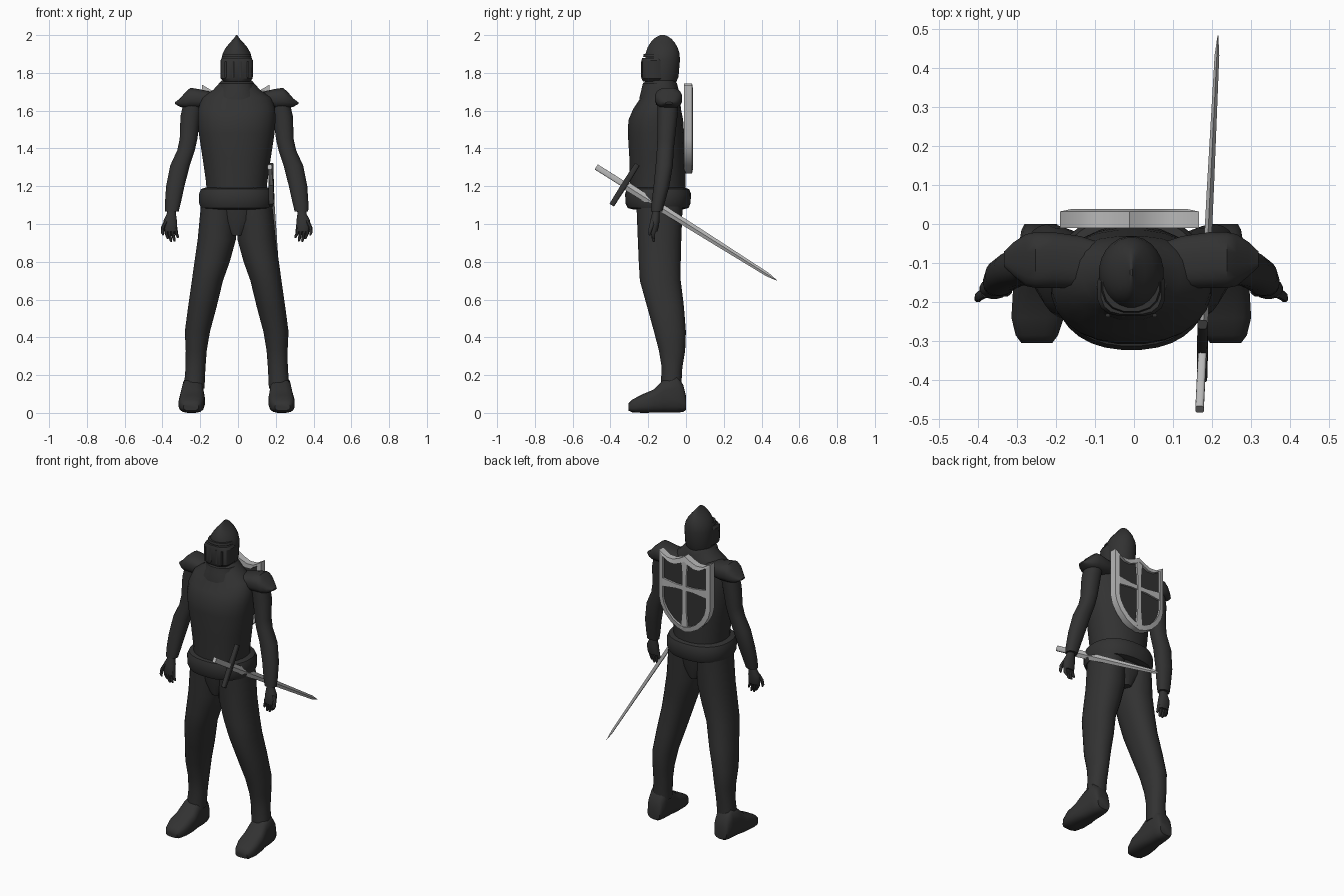
import bpy, bmesh, math
from mathutils import Vector

C = -0.007  # centre line of the figure


def material(name, v):
    m = bpy.data.materials.new(name)
    m.diffuse_color = (v, v, v, 1)
    return m


DARK = material("dark_steel", 0.032)
LIGHT = material("polished_steel", 0.48)


def loft(name, rings, mat=DARK, cyclic=False, angle=45):
    """Skin a list of point rings; cap the ends unless cyclic."""
    bm = bmesh.new()
    vs = [[bm.verts.new(p) for p in r] for r in rings]
    n = len(vs[0])
    for a, b in zip(vs, vs[1:] + (vs[:1] if cyclic else [])):
        for i in range(n):
            j = (i + 1) % n
            bm.faces.new((a[i], a[j], b[j], b[i]))
    if not cyclic:
        bm.faces.new(vs[0])
        bm.faces.new(vs[-1])
    bmesh.ops.recalc_face_normals(bm, faces=bm.faces)
    me = bpy.data.meshes.new(name)
    bm.to_mesh(me)
    bm.free()
    me.materials.append(mat)
    me.shade_smooth()
    me.set_sharp_from_angle(angle=math.radians(angle))
    ob = bpy.data.objects.new(name, me)
    bpy.context.collection.objects.link(ob)
    return ob


def ring(c, u, v, n=24, p=2.0):
    """Superellipse ring around c with half axes u and v."""
    c, u, v = Vector(c), Vector(u), Vector(v)
    out = []
    for i in range(n):
        a = 2 * math.pi * (i + 0.5) / n
        co, si = math.cos(a), math.sin(a)
        out.append(c + u * math.copysign(abs(co) ** (2 / p), co)
                   + v * math.copysign(abs(si) ** (2 / p), si))
    return out


def column(name, secs, s=1, n=24, p=2.2, angle=45):
    """Stack of horizontal sections (x, y, z, rx, ry)."""
    return loft(name, [ring((C + s * x, y, z), (rx, 0, 0), (0, ry, 0), n, p)
                       for x, y, z, rx, ry in secs], angle=angle)


def prism(name, pts, y0, y1, mat, cx):
    return loft(name, [[(cx + x, y, z) for x, z in pts] for y in (y0, y1)], mat, angle=30)


# torso and gorget
column("torso", [
    (0, -.148, 1.14, .160, .146), (0, -.150, 1.22, .163, .148), (0, -.152, 1.35, .182, .149),
    (0, -.159, 1.48, .202, .150), (0, -.160, 1.55, .207, .146), (0, -.153, 1.61, .205, .127),
    (0, -.135, 1.67, .185, .105), (0, -.132, 1.71, .125, .094), (0, -.13, 1.76, .08, .075)])
column("gorget", [
    (0, -.14, 1.64, .135, .110), (0, -.14, 1.675, .125, .107), (0, -.138, 1.71, .100, .100),
    (0, -.138, 1.745, .092, .092), (0, -.135, 1.755, .080, .080)], n=16, angle=30)

# belt roll and pelvis
column("belt", [
    (0, -.148, 1.078, .165, .135), (0, -.148, 1.085, .190, .162), (0, -.148, 1.11, .200, .173),
    (0, -.148, 1.16, .200, .175), (0, -.148, 1.185, .190, .165), (0, -.148, 1.193, .165, .140)], n=32, p=2.3)
column("pelvis", [(0, -.14, 1.10, .17, .12), (0, -.14, 1.02, .13, .11), (0, -.14, .94, .04, .09)])

# helmet pinched to a crest, with visor, slats and ear guards
column("helmet", [
    (0, -.125, 1.73, .070, .065), (0, -.125, 1.78, .080, .086), (0, -.124, 1.87, .083, .093),
    (0, -.124, 1.905, .074, .090), (0, -.124, 1.935, .057, .080), (0, -.124, 1.96, .036, .065),
    (0, -.124, 1.98, .017, .048), (0, -.124, 1.992, .008, .030), (0, -.124, 2.0, .003, .012)], p=2.0)
column("visor", [
    (0, -.170, 1.755, .070, .058), (0, -.170, 1.77, .086, .066), (0, -.170, 1.865, .088, .067),
    (0, -.170, 1.88, .078, .062)], n=16, p=3.0, angle=30)
column("visor_brow", [(0, -.15, 1.885, .078, .078), (0, -.15, 1.90, .074, .075)], n=16, p=2.4, angle=30)
for x in (-.06, -.02, .02, .06):
    column("visor_slat", [(x, -.234, 1.775, .006, .005), (x, -.234, 1.86, .006, .005)], n=8)

PAULDRON = [  # x, zmin, zmax, ymin, ymax
    (.07, 1.64, 1.695, -.16, -.05), (.13, 1.62, 1.70, -.165, -.03), (.20, 1.61, 1.715, -.165, -.02),
    (.245, 1.61, 1.722, -.165, -.02), (.27, 1.612, 1.70, -.16, -.025), (.30, 1.62, 1.665, -.135, -.045),
    (.326, 1.635, 1.645, -.11, -.07)]
FOOT = [  # y, x, half width, zmin, zmax
    (0, .232, .042, .015, .09), (-.015, .232, .050, .004, .15), (-.05, .232, .056, 0, .20),
    (-.12, .234, .060, 0, .175), (-.17, .236, .068, 0, .125), (-.24, .240, .068, 0, .095),
    (-.285, .242, .055, .002, .07), (-.305, .242, .040, .012, .05)]

for s, side in ((1, "left"), (-1, "right")):
    # shoulder plate
    loft(side + "_pauldron", [ring((C + s * x, (a + b) / 2, (z0 + z1) / 2), (0, (b - a) / 2, 0),
                                   (0, 0, (z1 - z0) / 2), 16, 2.6) for x, z0, z1, a, b in PAULDRON])
    # sleeve
    column(side + "_arm", [
        (.225, -.095, 1.67, .050, .055), (.245, -.098, 1.57, .053, .053), (.255, -.105, 1.45, .047, .047),
        (.268, -.110, 1.39, .047, .045), (.300, -.115, 1.31, .052, .046), (.325, -.130, 1.20, .049, .042),
        (.338, -.148, 1.11, .042, .035), (.343, -.155, 1.065, .036, .030)], s)
    # gauntlet: palm, fingers, thumb
    column(side + "_palm", [
        (.343, -.158, 1.08, .024, .020), (.346, -.160, 1.052, .025, .021), (.352, -.164, 1.02, .036, .025),
        (.352, -.168, .985, .038, .024), (.350, -.170, .960, .034, .019)], s, n=16)
    for x, tip in ((.323, .925), (.341, .907), (.359, .905), (.376, .920)):
        column(side + "_finger", [
            (x, -.170, .985, .010, .013), (x - .003, -.174, .95, .010, .012),
            (x - .010, -.172, tip + .01, .008, .009), (x - .012, -.170, tip, .004, .004)], s, n=8)
    column(side + "_thumb", [
        (.372, -.175, 1.02, .012, .013), (.390, -.185, .985, .011, .012),
        (.393, -.192, .955, .009, .009), (.390, -.193, .94, .004, .004)], s, n=8)
    # leg
    column(side + "_leg", [
        (.095, -.140, 1.12, .093, .124), (.105, -.140, .92, .102, .116), (.130, -.139, .80, .094, .112),
        (.155, -.136, .70, .083, .109), (.182, -.108, .56, .076, .098), (.208, -.085, .43, .067, .085),
        (.214, -.074, .33, .056, .070), (.218, -.074, .24, .053, .055), (.225, -.080, .13, .055, .055)], s)
    # boot
    loft(side + "_boot", [ring((C + s * x, y, (z0 + z1) / 2), (w, 0, 0), (0, 0, (z1 - z0) / 2), 16, 3.0)
                          for y, x, w, z0, z1 in FOOT])

# sword hung at the hip
P0, P1 = Vector((.168, -.475, 1.302)), Vector((.215, .483, .700))
D = (P1 - P0).normalized()
W = D.cross(Vector((1, 0, 0))).normalized()   # blade width direction
T = W.cross(D).normalized()                   # blade thickness direction
L = (P1 - P0).length


def diamond(t, w, h):
    c = P0 + D * t
    return [c + W * w, c + T * h, c - W * w, c - T * h]


loft("sword_grip", [ring(P0 + D * t, W * .016, T * .011, 12, 4) for t in (0, .18)], LIGHT)
loft("sword_guard", [ring(P0 + D * .177 + W * k, D * r, T * r * .9, 12, 4)
                     for k, r in ((-.128, .014), (0, .016), (.128, .014))])
loft("sword_blade", [diamond(.17, .023, .011), diamond(L * .6, .017, .009),
                     diamond(L - .06, .011, .006), diamond(L, .001, .001)], LIGHT, angle=20)

# heater shield on the back: rim, field and cross
SX = -.012
half = [(.035, 1.722), (.08, 1.704), (.125, 1.706), (.178, 1.737), (.178, 1.45), (.166, 1.40),
        (.137, 1.35), (.092, 1.305), (.045, 1.28)]
outer = [(0, 1.743)] + half + [(0, 1.268)] + [(-x, z) for x, z in reversed(half)]
inner = [(x * .84, 1.505 + (z - 1.505) * .87) for x, z in outer]
loft("shield_rim", [[(SX + x, y, z) for x, z in pts] for pts, y in
                    ((outer, -.010), (outer, .032), (inner, .038), (inner, -.010))],
     LIGHT, cyclic=True, angle=30)
prism("shield_field", [(x * 1.03, z) for x, z in inner], -.004, .024, DARK, SX)
prism("shield_upright", [(-.024, 1.29), (-.014, 1.40), (-.014, 1.62), (-.022, 1.71),
                         (.022, 1.71), (.014, 1.62), (.014, 1.40), (.024, 1.29)], .01, .036, LIGHT, SX)
prism("shield_crossbar", [(-.165, 1.515), (-.06, 1.528), (.06, 1.528), (.165, 1.515),
                          (.165, 1.570), (.06, 1.556), (-.06, 1.556), (-.165, 1.570)], .01, .035, LIGHT, SX)
